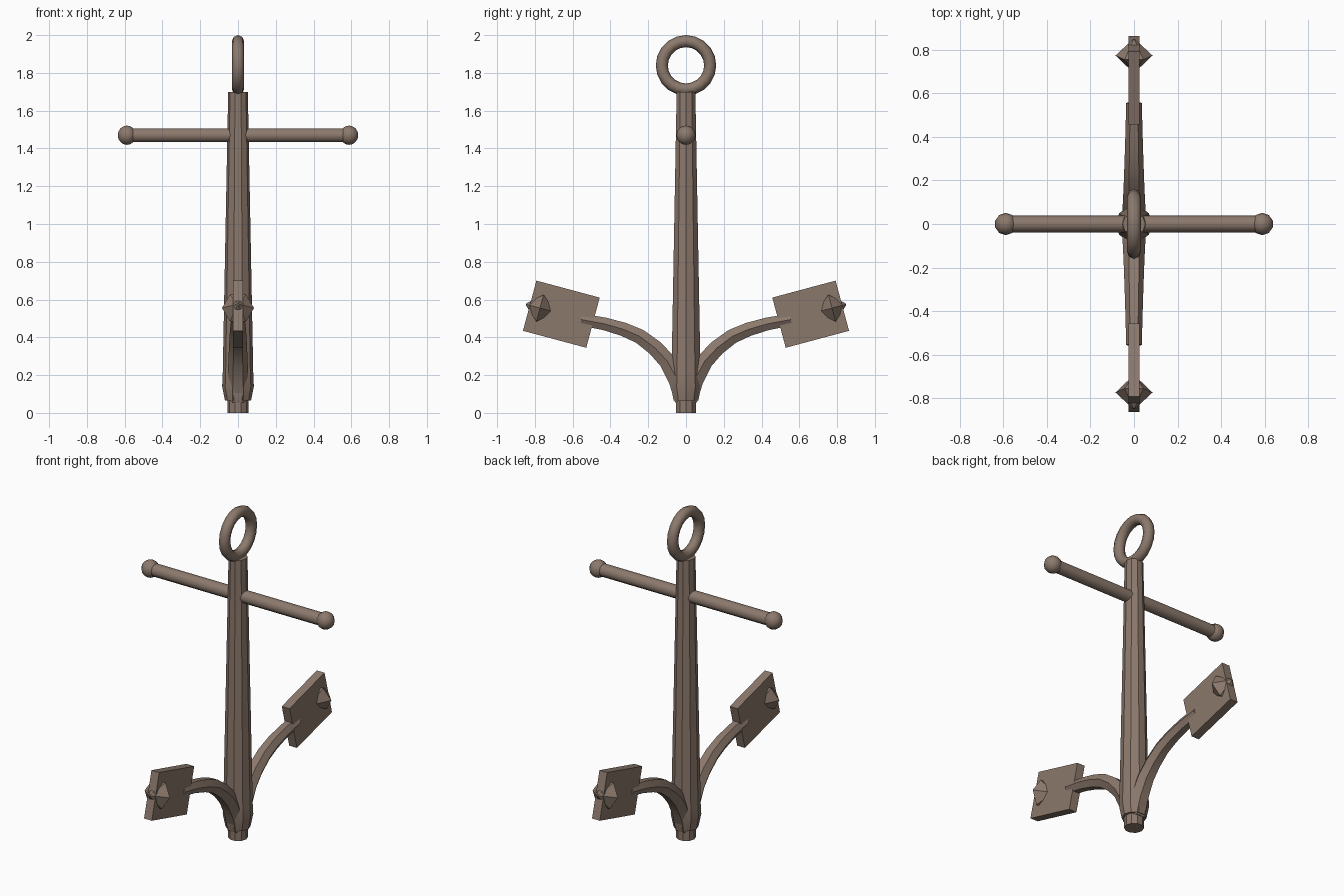
import bpy, bmesh, math
from mathutils import Vector, Matrix

if "Cube" in bpy.data.objects:
    bpy.data.objects.remove(bpy.data.objects["Cube"])

iron = bpy.data.materials.new("brown iron")
iron.diffuse_color = (0.26, 0.19, 0.15, 1)
iron.use_nodes = True
iron.node_tree.nodes["Principled BSDF"].inputs["Base Color"].default_value = iron.diffuse_color


def finish(ob, name, angle=35):
    ob.name = name
    ob.data.materials.clear()
    ob.data.materials.append(iron)
    bpy.ops.object.select_all(action='DESELECT')
    ob.select_set(True)
    bpy.context.view_layer.objects.active = ob
    if angle:
        bpy.ops.object.shade_smooth_by_angle(angle=math.radians(angle))
    return ob


def loft(name, rings, angle=35):
    """Skin a list of closed rings and cap both ends."""
    bm = bmesh.new()
    loops = [[bm.verts.new(p) for p in ring] for ring in rings]
    n = len(loops[0])
    for a, b in zip(loops, loops[1:]):
        for i in range(n):
            j = (i + 1) % n
            bm.faces.new((a[i], a[j], b[j], b[i]))
    bm.faces.new(loops[0])
    bm.faces.new(loops[-1])
    bmesh.ops.recalc_face_normals(bm, faces=bm.faces)
    me = bpy.data.meshes.new(name)
    bm.to_mesh(me)
    bm.free()
    ob = bpy.data.objects.new(name, me)
    bpy.context.collection.objects.link(ob)
    return finish(ob, name, angle)


def ring(center, u, v, r, n):
    steps = [2 * math.pi * i / n for i in range(n)]
    return [center + r * (u * math.cos(a) + v * math.sin(a)) for a in steps]


X, Y, Z = Vector((1, 0, 0)), Vector((0, 1, 0)), Vector((0, 0, 1))

# Tapered shank with its narrow foot
shank = [(0.01, 0.055), (0.065, 0.055), (0.065, 0.069), (0.14, 0.084), (0.2, 0.081), (1.7, 0.052)]
shank[0] = (0.0, 0.055)
loft("shank", [ring(Z * z, X, Y, r, 10) for z, r in shank])

# Cross bar with ball ends
loft("cross_bar", [ring(Vector((x, 0, 1.47)), Y, Z, 0.038, 10) for x in (-0.59, 0.59)], 40)
for side, label in ((-1, "left"), (1, "right")):
    bpy.ops.mesh.primitive_uv_sphere_add(segments=10, ring_count=8, radius=0.051,
                                         location=(side * 0.588, 0, 1.47))
    finish(bpy.context.object, label + "_ball", 50)

# Top ring
bpy.ops.mesh.primitive_torus_add(major_radius=0.128, minor_radius=0.032, major_segments=20,
                                 minor_segments=8, location=(0, 0, 1.84),
                                 rotation=(0, math.pi / 2, 0))
finish(bpy.context.object, "top_ring", 50)

# Arm path: y, z, radius
arm = [(0.01, 0.07, 0.058), (0.045, 0.175, 0.055), (0.10, 0.275, 0.051), (0.165, 0.345, 0.048),
       (0.245, 0.405, 0.045), (0.33, 0.442, 0.042), (0.43, 0.471, 0.039), (0.555, 0.494, 0.036)]
tilt = math.radians(15)

for side, label in ((-1, "front"), (1, "back")):
    # Curved arm, six-sided section
    pts = [Vector((0, side * y, z)) for y, z, r in arm]
    rings = []
    for i, p in enumerate(pts):
        t = (pts[min(i + 1, len(pts) - 1)] - pts[max(i - 1, 0)]).normalized()
        rings.append(ring(p, X, t.cross(X), arm[i][2], 6))
    loft(label + "_arm", rings, 30)

    # Tilted rectangular fluke plate
    along = Vector((0, side * math.cos(tilt), math.sin(tilt)))
    up = Vector((0, -side * math.sin(tilt), math.cos(tilt)))
    c = Vector((0, side * 0.66, 0.5225))
    rect = [X * 0.026 * a + up * 0.1375 * b for a, b in ((-1, -1), (1, -1), (1, 1), (-1, 1))]
    loft(label + "_fluke", [[c + along * s + q for q in rect] for s in (-0.1735, 0.1735)], 0)

    # Six-sided double-pointed stud through the plate
    s = Vector((0, side * 0.773, 0.555))
    loft(label + "_stud", [ring(s + along * d, X, up, r, 6)
                           for d, r in ((-0.08, 0.004), (0, 0.085), (0.076, 0.006))], 0)
